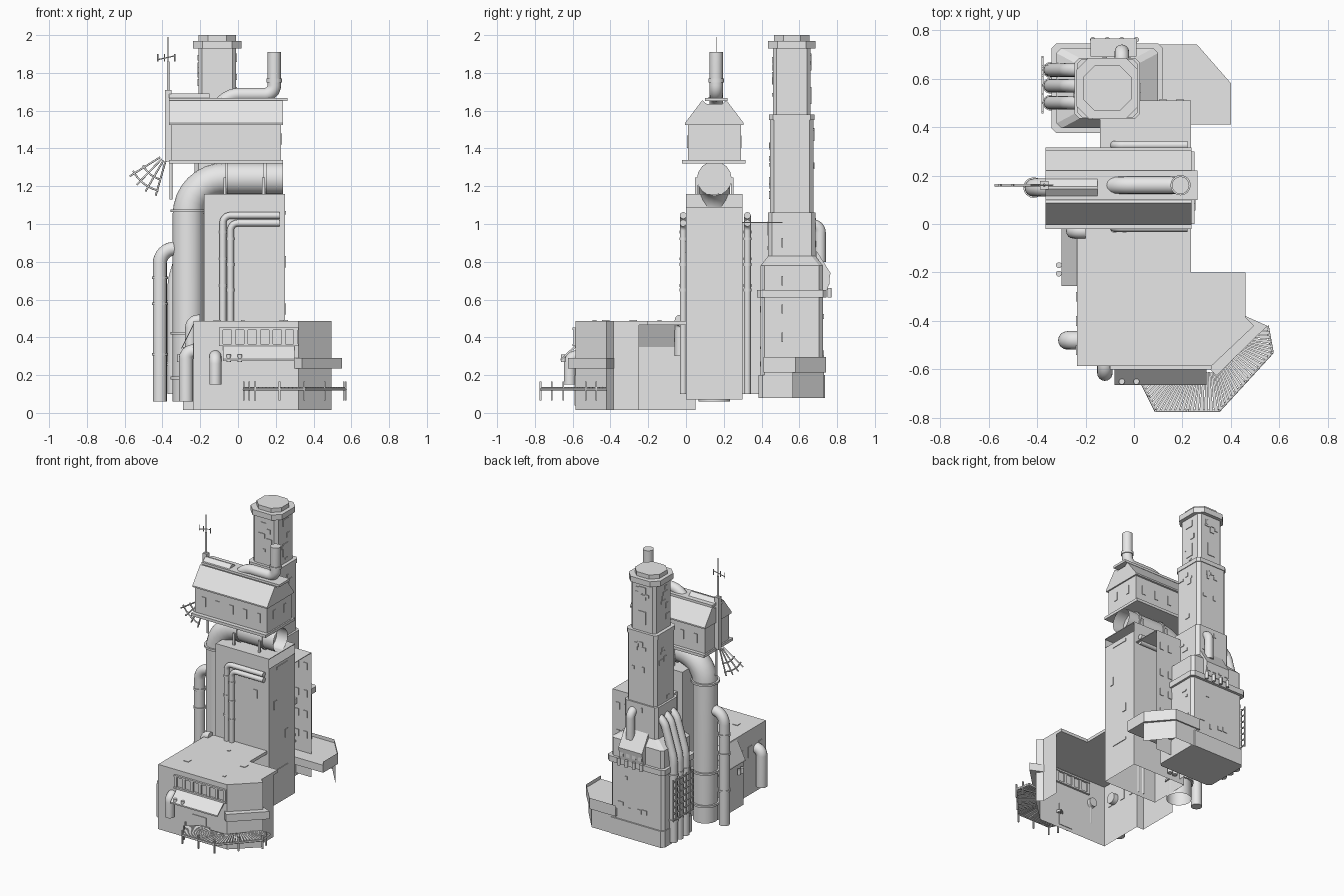
import bpy, bmesh, math, random
from mathutils import Vector

random.seed(4)
if "Cube" in bpy.data.objects:
    bpy.data.objects.remove(bpy.data.objects["Cube"])
colour = (.8, .8, .8, 1)
grey = bpy.data.materials.new("light_grey")
grey.use_nodes = True
grey.diffuse_color = colour
grey.node_tree.nodes["Principled BSDF"].inputs["Base Color"].default_value = colour
X, Y, Z = Vector((1, 0, 0)), Vector((0, 1, 0)), Vector((0, 0, 1))

def finish(name, mesh):
    mesh.materials.clear()
    mesh.materials.append(grey)
    ob = bpy.data.objects.new(name, mesh)
    bpy.context.collection.objects.link(ob)
    return ob

def build(name, faces, closed):
    bm = bmesh.new()
    for face in faces:
        bm.faces.new([bm.verts.new(p) for p in face])
    if closed:
        bmesh.ops.remove_doubles(bm, verts=bm.verts, dist=.00001)
        bmesh.ops.recalc_face_normals(bm, faces=bm.faces)
    mesh = bpy.data.meshes.new(name)
    bm.to_mesh(mesh)
    bm.free()
    finish(name, mesh)

def loft(name, low, high):
    build(name, [low, high] + [(low[i - 1], low[i], high[i], high[i - 1]) for i in range(len(low))], True)

def prism(name, outline, low, high):
    loft(name, *[[(x, y, z) for x, y in outline] for z in (low, high)])

def extrude_x(name, profile, left, right):
    loft(name, *[[(x, y, z) for y, z in profile] for x in (left, right)])

def box(name, x, y, z):
    prism(name, [(x[0], y[0]), (x[1], y[0]), (x[1], y[1]), (x[0], y[1])], *z)

def block(name, centre, size):
    box(name, *[(c - s / 2, c + s / 2) for c, s in zip(centre, size)])

def panel(name, facing, centre, width, height, depth=.009):
    block(name, centre, (depth, width, height) if facing == X else (width, depth, height))

def sheet(name, path, low, high):
    """Open wall along a path that runs counter-clockwise."""
    build(name, [((*a, low), (*b, low), (*b, high), (*a, high)) for a, b in zip(path, path[1:])], False)

def pipe(name, radius, start, *steps, bend=.04, collars=(), caps=True):
    """Tube through successive steps with rounded corners and collars on the first step."""
    points = [Vector(start)]
    for step in steps:
        points.append(points[-1] + step)
    path = [points[0]]
    for a, p, b in zip(points, points[1:], points[2:]):
        u, v = (a - p).normalized() * bend, (b - p).normalized() * bend
        for t in [k / 8 for k in range(9)]:
            s = 1 - t
            path.append(p + (u * s * s + v * t * t) / (s * s + s * t * (u - v).length / bend + t * t))
    path.append(points[-1])
    curve = bpy.data.curves.new(name, 'CURVE')
    curve.dimensions = '3D'
    curve.bevel_depth, curve.bevel_resolution, curve.use_fill_caps = radius, 6, caps
    spline = curve.splines.new('POLY')
    spline.points.add(len(path) - 1)
    for point, p in zip(spline.points, path):
        point.co = (*p, 1)
    helper = bpy.data.objects.new(name + "_path", curve)
    bpy.context.collection.objects.link(helper)
    graph = bpy.context.evaluated_depsgraph_get()
    ob = finish(name, bpy.data.meshes.new_from_object(helper.evaluated_get(graph)))
    bpy.data.objects.remove(helper)
    bpy.context.view_layer.objects.active = ob
    ob.select_set(True)
    bpy.ops.object.shade_smooth_by_angle(angle=math.radians(40))
    ob.select_set(False)
    for f in collars:
        pipe(name + "_collar", radius * 1.15, points[0] + steps[0] * f, steps[0].normalized() * .015)

# Central block: thin walls with an open slot under the roof on its left side
west, east, back, top = -.18, .25, .3, 1.16
sheet("block_walls", [(east, back), (west, back), (west, 0), (east, 0)], .07, top)
sheet("block_side", [(east, 0), (east, back)], .07, 1.09)
box("block_roof", (west, east), (0, back), (top - .005, top))
panel("block_hatch", Y, (.14, 0, .88), .035, .06)
for y, z, width, height in ((.15, .31, .13, .02), (.15, 1.06, .13, .02), (.07, .8, .03, .06), (.2, .55, .03, .06)):
    panel("block_slot", X, (east, y, z), width, height)
# Thin pipe pairs on the front and back of the block
for y in (-.015, back + .025):
    for gap in (0, .04):
        pipe("wall_pipe", .018, (gap - .08, y, .1), Z * (.945 - gap), X * (.3 - gap), collars=(.6, .75, .9))
# Large open duct with bands and saddles, and a slim standing pipe beside it
axis = Vector((-.262, .15, .06))
pipe("main_duct", .084, axis, Z * 1.18, X * .5, bend=.19, collars=(.1, .3, .85), caps=False)
for x in (-.07, .135):
    pipe("duct_band", .092, (x, axis.y, 1.24), X * .015)
    for side in (-1, 1):
        panel("duct_saddle", X, (x, axis.y + side * .095, 1.2), .015, .09, .015)
pipe("side_pipe", .037, axis - X * .152, Z * .81, X * .12, bend=.08, collars=(.3, .63, .8))

# Hut on top of the duct; its profile is mirrored about the ridge line
def gable(points):
    return [(axis.y - a, z) for a, z in points] + [(axis.y + a, z) for a, z in reversed(points)]

floor, eave, ridge = 1.33, 1.53, 1.655
left, right = -.365, .238
extrude_x("hut_walls", gable([(.14, floor), (.14, eave), (.06, ridge - .02)]), left + .01, right - .01)
extrude_x("hut_roof", gable([(.155, eave - .005), (.155, eave + .005), (.064, ridge), (.04, ridge - .02)]), left, right)
box("hut_floor", (left, right), (-.02, back + .015), (floor - .01, floor + .01))
box("roof_ridge", (left, right + .024), (.1, .22), (ridge - .005, ridge + .012))
extrude_x("ridge_peak", gable([(.05, ridge), (.005, ridge + .035)]), left, -.15)
for side in (-1, 1):
    panel("hut_end_window", X, (right - .01, axis.y + side * .06, 1.45), .025, .06)
    for i in range(5):
        panel("hut_window", Y, (left + .085 + i * .11, axis.y + side * .14, 1.435), .03, .065)
pipe("stack", .036, (-.1, .16, 1.63), X * .06 + Z * .055, X * .232, Z * .225, bend=.05)
pipe("stack_ring", .042, (.192, .16, 1.75), Z * .02)

# Mast, aerials and hanging fan frame at the hut end
def ray(degrees):
    return X * math.cos(math.radians(degrees)) + Z * math.sin(math.radians(degrees))

mast = Vector((left - .005, .16, floor))
block("mast_fin", mast + Z * .19, (.035, .035, .38))
pipe("mast_spire", .007, mast, Z * .53)
pipe("mast_needle", .002, mast, Z * .66)
pipe("aerial_bar", .003, mast + Z * .54 - X * .055, X * .09 + Z * .02)
for reach in (-.055, -.02, .035):
    pipe("aerial_tip", .003, mast + X * reach + Z * .53, Z * .04)
pipe("hanging_post", .008, mast + X * .015, Z * -.2)
for degrees in range(212, 260, 14):
    pipe("fan_rib", .005, mast + Z * .05 + ray(degrees) * .05, ray(degrees) * .19)
for reach in (.15, .21):
    for a in range(208, 256, 6):
        pipe("fan_arc", .005, mast + Z * .05 + ray(a) * reach, (ray(a + 6) - ray(a)) * reach)
# Rear annex: roof and windowed back wall, open on its left side
sheet("annex_walls", [(.235, .51), (-.14, .51), (-.14, back)], .1, 1.01)
box("annex_roof", (-.14, .235), (back, .51), (1.005, 1.01))
for z in (.4, .55, .7, .9):
    for x in (.12, .19):
        panel("annex_window", Y, (x, .51, z), .03, .05)

# Tower: stacked chamfered stages, each starting where the last one ends, with loose bricks on tall ones
centre = Vector((-.11, .56, 0))

def tower_ring(width, depth, z, cut):
    a, b = width / 2, depth / 2
    half = [(cut - a, -b), (a - cut, -b), (a, cut - b), (a, b - cut)]
    return [centre + X * x + Y * y + Z * z for x, y in half + [(-x, -y) for x, y in half]]

low, last = .08, None
for name, width, depth, high in (("plinth", .44, .35, .2), ("base", .43, .33, .61), ("ledge", .46, .37, .65),
                                 ("shoulder", .42, .33, .78), ("slope", .27, .25, .83), ("neck", .27, .25, 1.06),
                                 ("shaft", .24, .23, 1.55), ("rim", .25, .24, 1.58), ("turret", .2, .2, 1.93),
                                 ("cap", .255, .25, 1.97), ("crown", .2, .19, 2)):
    cut = .05 if name in ("cap", "crown") else .02
    foot = last if name == "slope" else (width, depth)
    loft("tower_" + name, tower_ring(*foot, low, cut), tower_ring(width, depth, high, cut))
    last = width, depth
    for i in range(int((high - low) * 60) if high - low > .2 else 0):
        facing, across, out, span = random.choice(((X, Y, width, depth), (Y, X, depth, width)))
        spot = centre + facing * out / 2 * random.choice((-1, 1)) + Z * random.uniform(low + .03, high - .03)
        spot += across * (span / 2 - .05) * random.uniform(-1, 1)
        panel("tower_brick", facing, spot, random.uniform(.015, .05), random.uniform(.01, .04))
    low = high
for z, height in ((1.88, .045), (1.68, .09)):
    for facing in (X, Y):
        panel("tower_window", facing, centre + facing * .1 + Z * z, .06, height)
# Drain pipes and lattice on the tower side, porch and bent vent on its back
for y in (.5, .57, .635):
    pipe("drain_pipe", .028, (-.345, y, .1), Z * .6, X * .075 + Z * .25, X * .07 + Z * .04, collars=(.25, .8))
for i in range(7):
    block("lattice_rail", (-.378, .575, .28 + i * .046), (.008, .23, .008))
    block("lattice_post", (-.378, .46 + i * .038, .42), (.008, .008, .3))
extrude_x("back_porch", [(.69, .65), (.75, .65), (.765, .74), (.69, .86)], -.18, .01)
pipe("back_vent", .03, (-.05, .71, .8), Z * .195, Y * -.07)
for i in range(4):
    pipe("ledge_lamp", .011, (i * .06 - .17, .76, .61), Z * .05)
    panel("porch_window", Y, (i * .05 - .16, .755, .7), .028, .04)
# Rear terrace with a skirt wall
terrace = [(.05, .41), (.4, .41), (.4, .58), (.26, .74), (.05, .74)]
prism("terrace_deck", terrace, .215, .27)
sheet("terrace_lip", terrace[1:], .27, .295)
sheet("terrace_skirt", [(.39, .565), (.25, .73), (.08, .73)], .08, .22)
# Front workshop: open-backed walls, roof and side lean-to
left, front, right, ground, eave = -.235, -.585, .46, .015, .47
corner = [(.32, front), (.495, -.42), (right, -.385)]
sheet("workshop_walls", [(left, -.25), (left, front), *corner, (right, -.25)], ground, eave)
prism("workshop_roof", [(left, 0), (left, front), *corner, (right, -.2), (-left, -.2), (-left, 0)], eave - .005, eave + .017)
lean = left - .055
sheet("lean_to_walls", [(lean, .05), (lean, -.25), (left, -.25)], ground, .35)
loft("lean_to_roof", *[[(left, y, .475), (lean - .01, y, .345), (lean - .01, y, .335), (left, y, .465)] for y in (-.255, .05)])
for x, y, size in ((-.11, -.425, .04), (.245, -.28, .04), (.23, -.485, .02), (.025, -.14, .02)):
    block("roof_vent", (x, y, eave + .015), (size, size, .012))
for y in (-.3, -.4, -.52):
    panel("side_window", X, (left, y, .33), .04, .08)
# Shop front: window band, awning, ledge and door
for z in (.36, .445):
    panel("window_rail", Y, (.11, front, z), .42, .012, .03)
for i in range(7):
    panel("window_post", Y, (i * .066 - .09, front, .4), .022, .075, .02)
extrude_x("awning", [(front, .36), (front - .08, .285), (front - .08, .275), (front, .345)], -.08, .3)
prism("corner_ledge", [(.3, front), (.34, front - .04), (.55, -.42), (right, -.38)], .235, .29)
panel("door", Y, (.1, front, .12), .11, .16)
# Plank walkway around the shop corner
rim = [Vector(p) for p in ((.03, -.65), (.09, -.77), (.35, -.77), (.57, -.53), (.55, -.42))]
for a, b in zip(rim, rim[1:]):
    count = round((b - a).length / .02)
    for i in range(count):
        start, end = a.lerp(b, i / count), a.lerp(b, (i + .8) / count)
        inner = [p.lerp(Vector((.3, -.45)), .5) for p in (end, start)]
        prism("plank", [start, end, *inner], .125 - random.uniform(0, .006), .137)
    pipe("walkway_rail", .006, (*a, .125), (b - a).to_3d())
    for p in (a, a.lerp(b, .5)):
        block("walkway_post", (*p, .115), (.009, .009, .1))
# Bent vents and small lamps around the workshop
pipe("front_vent", .032, (-.12, front - .03, .15), Z * .15, Y * .055)
pipe("left_vent", .038, (-.275, -.48, .06), Z * .265, X * .075)
pipe("corner_vent", .03, (-.25, -.03, .3), Z * .19, X * .05)
for x, y in ((-.31, -.17), (-.31, -.205), (-.05, -.65), (.01, -.65)):
    pipe("lamp", .012, (x, y, .27), Z * .04)
